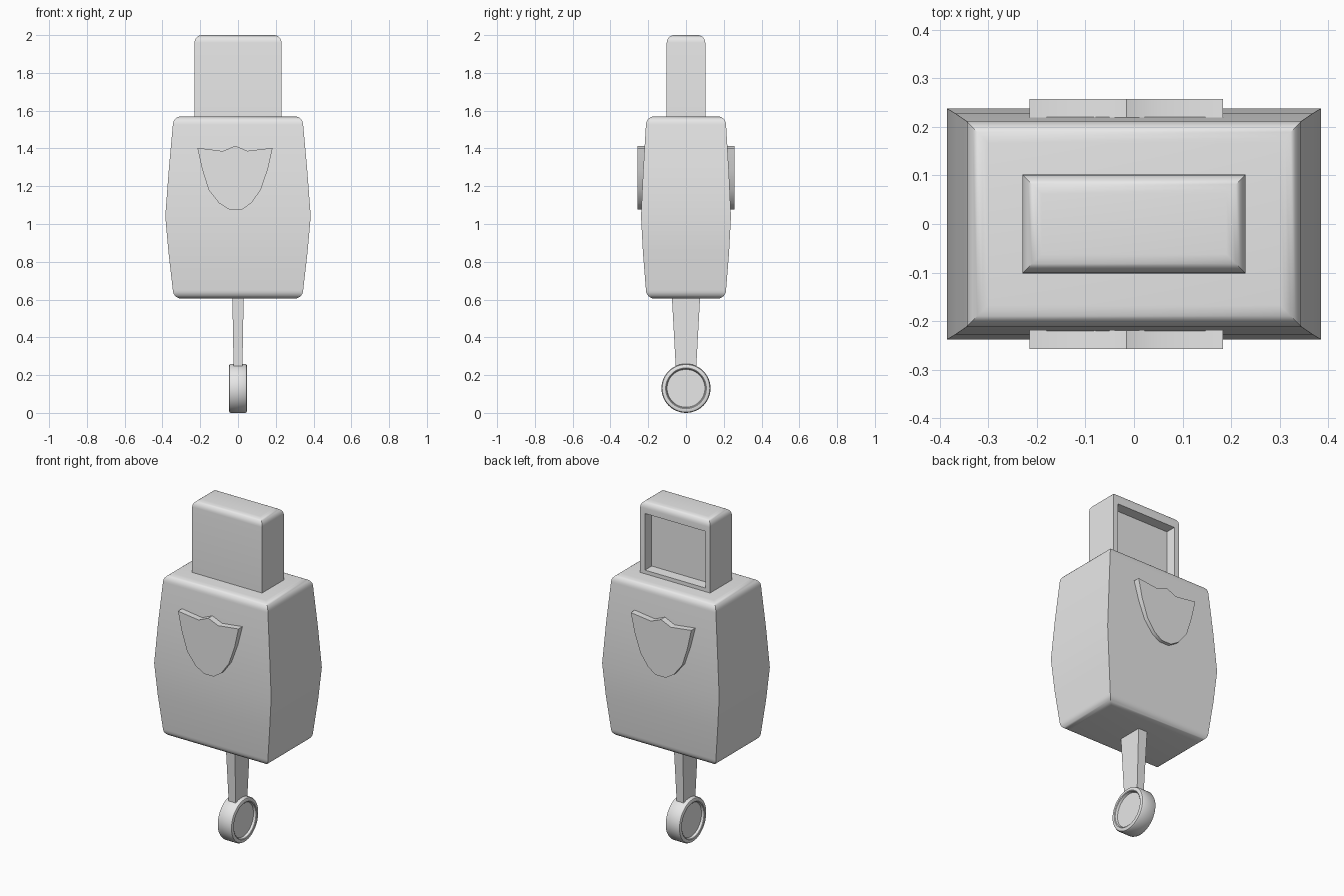
import bpy, bmesh
from math import sin, cos, pi, radians

old = bpy.data.objects.get("Cube")
if old:
    bpy.data.objects.remove(old, do_unlink=True)

grey = bpy.data.materials.new("plain grey")
grey.use_nodes = True
grey.diffuse_color = (0.8, 0.8, 0.8, 1)
grey.node_tree.nodes["Principled BSDF"].inputs["Base Color"].default_value = (0.8, 0.8, 0.8, 1)


def finish(bm, name):
    mesh = bpy.data.meshes.new(name)
    bm.to_mesh(mesh)
    bm.free()
    mesh.materials.append(grey)
    ob = bpy.data.objects.new(name, mesh)
    bpy.context.collection.objects.link(ob)
    bpy.ops.object.select_all(action='DESELECT')
    ob.select_set(True)
    bpy.context.view_layer.objects.active = ob
    bpy.ops.object.shade_smooth_by_angle(angle=radians(35))
    return ob


def skin(rings):
    """Join equal-length point rings and cap both ends."""
    bm = bmesh.new()
    loops = [[bm.verts.new(p) for p in ring] for ring in rings]
    n = len(loops[0])
    for a, b in zip(loops, loops[1:]):
        for i in range(n):
            j = (i + 1) % n
            bm.faces.new((a[i], a[j], b[j], b[i]))
    bm.faces.new(loops[0])
    bm.faces.new(loops[-1])
    bmesh.ops.recalc_face_normals(bm, faces=bm.faces)
    return bm


def box_rings(levels):
    return [[(sx * hx, sy * hy, z) for sx, sy in ((-1, -1), (1, -1), (1, 1), (-1, 1))]
            for z, hx, hy in levels]


def rounded_end(z, hx, hy, r, up, steps=6):
    """Levels that round a box into its flat end, from side to end."""
    out = []
    for i in range(steps + 1):
        a = pi / 2 * i / steps
        inset = r * (1 - cos(a))
        out.append((z + up * r * (sin(a) - 1), hx - inset, hy - inset))
    return out


# Body: bulging case with rounded top and bottom rims
levels = rounded_end(0.605, 0.345, 0.212, 0.045, -1)[::-1]
levels += [(0.85, 0.368, 0.228), (1.04, 0.385, 0.238), (1.28, 0.367, 0.227)]
levels += rounded_end(1.57, 0.345, 0.212, 0.045, 1)
finish(skin(box_rings(levels)), "body")

# Head: plug with rounded top and a recessed window in the back
bm = skin(box_rings([(1.56, 0.23, 0.102)] + rounded_end(2.0, 0.23, 0.102, 0.04, 1)))
back = max((f for f in bm.faces if f.normal.y > 0.9), key=lambda f: f.calc_area())
bmesh.ops.inset_individual(bm, faces=[back], thickness=0.045, depth=0)
bmesh.ops.inset_individual(bm, faces=[back], thickness=0.003, depth=-0.06)
finish(bm, "head")

# Stem: tapered bar under the body
finish(skin(box_rings([(0.22, 0.023, 0.053), (0.62, 0.03, 0.075)])), "stem")

# Wheel: turned about x with a rim and a shallow recess on each side
half = [(0.1, 0.032), (0.104, 0.045), (0.108, 0.048), (0.119, 0.048),
        (0.126, 0.045), (0.13, 0.037)]
profile = [(r, -x) for r, x in half] + [(r, x) for r, x in half[::-1]]
sides = 48
finish(skin([[(x, r * cos(2 * pi * i / sides), 0.13 + r * sin(2 * pi * i / sides))
              for i in range(sides)] for r, x in profile]), "wheel")

# Shields: flat crest plates on the front and back
crest = [(-0.215, 1.403), (-0.08, 1.386), (-0.015, 1.414), (0.05, 1.387), (0.183, 1.403),
         (0.158, 1.29), (0.12, 1.18), (0.07, 1.11), (0.02, 1.076), (-0.045, 1.076),
         (-0.1, 1.11), (-0.155, 1.18), (-0.19, 1.29)]
for name, side in (("front_shield", -1), ("back_shield", 1)):
    finish(skin([[(x, side * y, z) for x, z in crest] for y in (0.212, 0.257)]), name)
